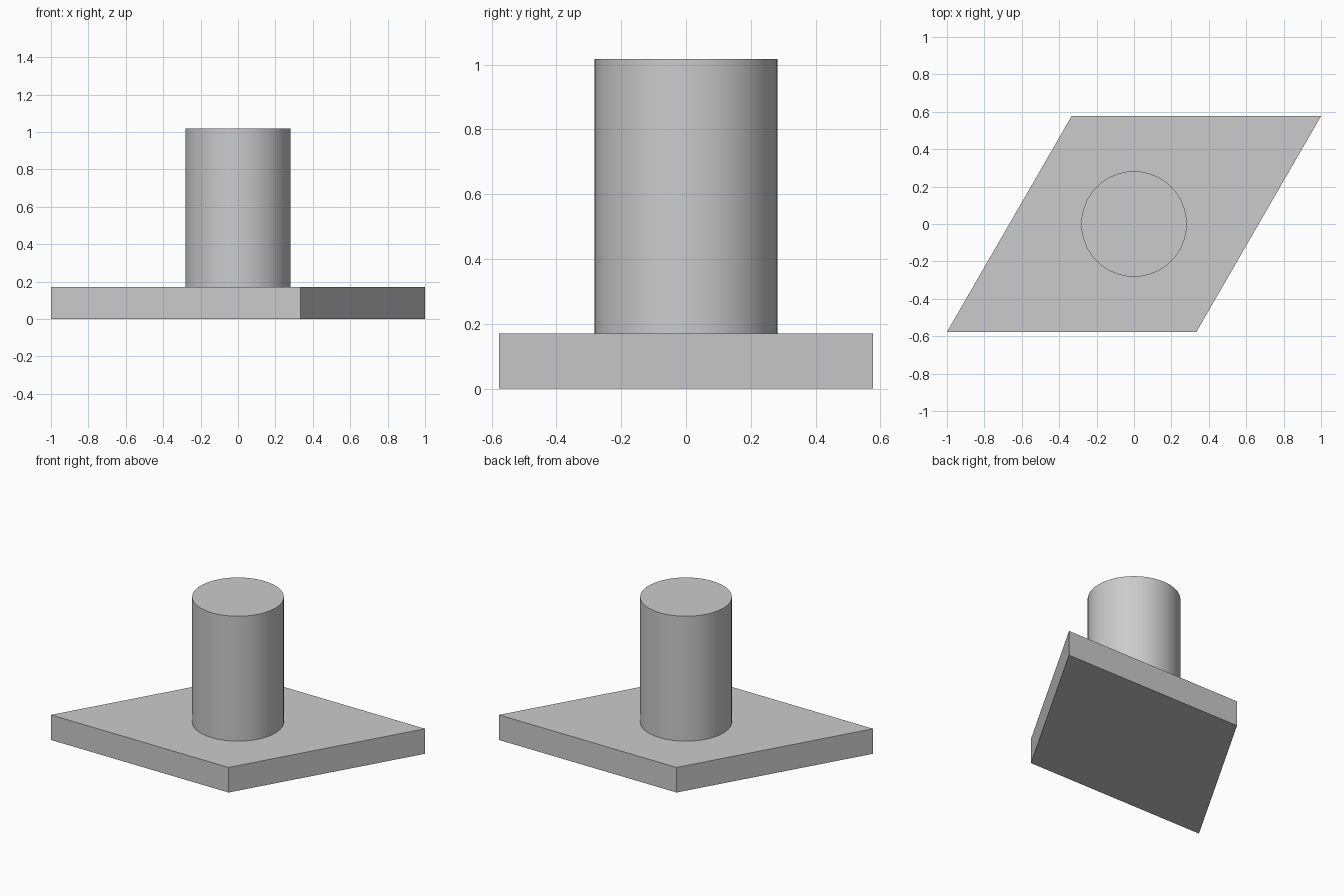
import bpy, bmesh, math

cube = bpy.data.objects.get("Cube")
if cube:
    bpy.data.objects.remove(cube, do_unlink=True)

# Single plain grey
grey = bpy.data.materials.new("light grey")
grey.use_nodes = True
colour = (0.6, 0.6, 0.6, 1.0)
grey.diffuse_color = colour
grey.node_tree.nodes["Principled BSDF"].inputs["Base Color"].default_value = colour

BASE_TOP = 0.17
POST_TOP = 1.018
POST_RADIUS = 0.282


def extruded(name, outline, bottom, top):
    """Make a closed prism from a counter-clockwise outline."""
    bm = bmesh.new()
    face = bm.faces.new([bm.verts.new((x, y, bottom)) for x, y in outline])
    result = bmesh.ops.extrude_face_region(bm, geom=[face], use_keep_orig=True)
    verts = [g for g in result["geom"] if isinstance(g, bmesh.types.BMVert)]
    bmesh.ops.translate(bm, verts=verts, vec=(0, 0, top - bottom))
    bmesh.ops.recalc_face_normals(bm, faces=bm.faces)
    mesh = bpy.data.meshes.new(name)
    bm.to_mesh(mesh)
    bm.free()
    mesh.materials.append(grey)
    obj = bpy.data.objects.new(name, mesh)
    bpy.context.collection.objects.link(obj)
    return obj


# Rhombus base plate with sixty degree corners
side = 4 / 3
half_depth = side * math.sin(math.radians(60)) / 2
rhombus = [(-1, -half_depth), (side - 1, -half_depth),
           (1, half_depth), (1 - side, half_depth)]
extruded("base_plate", rhombus, 0, BASE_TOP)

# Round post standing on the plate
bpy.ops.mesh.primitive_cylinder_add(
    vertices=64, radius=POST_RADIUS, depth=POST_TOP - BASE_TOP,
    location=(0, 0, (POST_TOP + BASE_TOP) / 2))
post = bpy.context.object
post.name = "round_post"
post.data.materials.append(grey)
bpy.ops.object.shade_smooth_by_angle(angle=math.radians(30))
